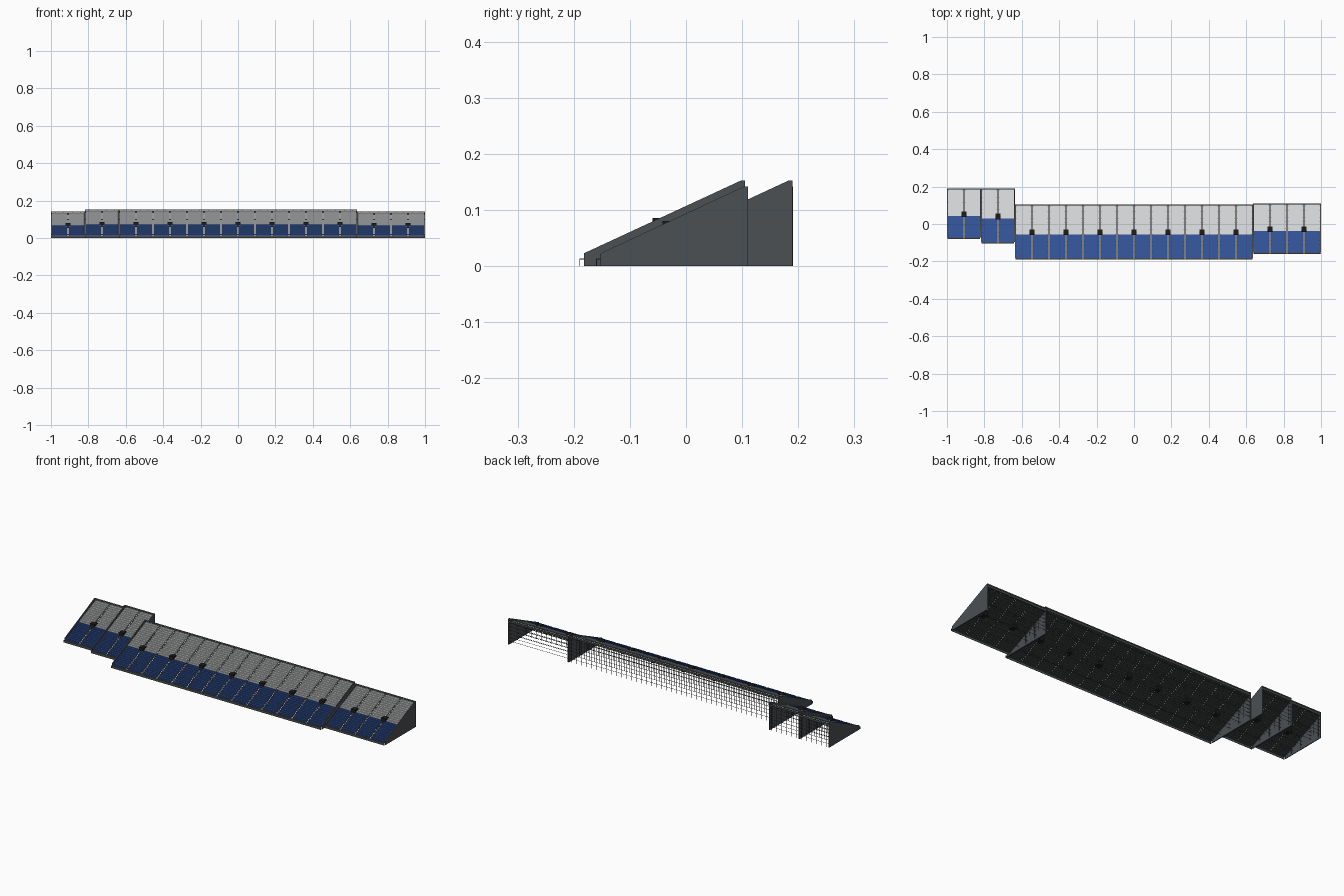
import bpy, bmesh
from mathutils import Matrix, Vector

cube = bpy.data.objects.get("Cube")
if cube:
    bpy.data.objects.remove(cube)


def material(name, rgb):
    m = bpy.data.materials.new(name)
    m.use_nodes = True
    color = (*rgb, 1.0)
    m.diffuse_color = color
    m.node_tree.nodes["Principled BSDF"].inputs["Base Color"].default_value = color
    return m


BLUE = material("seat blue", (0.038, 0.1, 0.36))
LIGHT = material("seat light grey", (0.78, 0.79, 0.80))
PANEL = material("panel grey", (0.07, 0.079, 0.087))
DECK = material("deck dark grey", (0.07, 0.078, 0.078))
STEP = material("aisle grey", (0.22, 0.22, 0.22))
RAIL = material("rail grey", (0.15, 0.155, 0.16))
BLACK = material("tunnel black", (0.012, 0.012, 0.012))
STEEL = material("scaffold steel", (0.09, 0.095, 0.1))


class Part:
    """Collects boxes and side profiles into one named object."""

    def __init__(self, name, mat):
        self.name, self.mat, self.bm = name, mat, bmesh.new()

    def box(self, x0, x1, y0, y1, z0, z1):
        size = Matrix.Diagonal((x1 - x0, y1 - y0, z1 - z0, 1))
        mid = Matrix.Translation(((x0 + x1) / 2, (y0 + y1) / 2, (z0 + z1) / 2))
        bmesh.ops.create_cube(self.bm, size=1, matrix=mid @ size)

    def profile(self, x0, x1, yz):
        face = self.bm.faces.new([self.bm.verts.new((x0, y, z)) for y, z in yz])
        out = bmesh.ops.extrude_face_region(self.bm, geom=[face])["geom"]
        verts = [v for v in out if isinstance(v, bmesh.types.BMVert)]
        bmesh.ops.translate(self.bm, verts=verts, vec=Vector((x1 - x0, 0, 0)))

    def finish(self):
        bmesh.ops.recalc_face_normals(self.bm, faces=self.bm.faces)
        mesh = bpy.data.meshes.new(self.name)
        self.bm.to_mesh(mesh)
        self.bm.free()
        mesh.materials.append(self.mat)
        bpy.context.collection.objects.link(bpy.data.objects.new(self.name, mesh))


BAY = 1 / 11          # spacing of the aisles
PITCH = 0.0123        # depth of a row
RISE = 0.0053         # height of a row
FIRST = 0.013         # height of the lowest deck
GAP = 0.0055          # half an aisle
THIN = 0.0012         # deck thickness
BACK = 0.0008         # riser thickness
SIDE = 0.004          # side panel thickness
LAP = 0.004           # how far a deck reaches under the next one


def stand(name, first_bay, bays, y0, rows, blue_rows):
    xa = -1 + first_bay * BAY
    xb = xa + bays * BAY
    y_back = y0 + rows * PITCH
    y_front = y0 + 0.008
    z_back = FIRST + (rows - 1) * RISE
    top = z_back + 0.0165

    deck = Part(name + "_decks", DECK)
    steps = Part(name + "_aisle_steps", STEP)
    lower = Part(name + "_lower_seats", BLUE)
    upper = Part(name + "_upper_seats", LIGHT)
    tunnels = Part(name + "_entrances", BLACK)
    panels = Part(name + "_side_panels", PANEL)
    frame = Part(name + "_scaffold", STEEL)
    rails = Part(name + "_rails", RAIL)

    # Front wall, low back wall and back rail on short posts
    panels.box(xa, xb, y0, y0 + 0.001, 0, FIRST)
    panels.box(xa, xb, y_back - 0.002, y_back, z_back, z_back + 0.009)
    rails.box(xa, xb, y_back - 0.006, y_back, top - 0.004, top)
    for i in range(1, 4 * bays):
        x = xa + i * BAY / 4
        panels.box(x - 0.001, x + 0.001, y_back - 0.002, y_back, z_back + 0.009, top - 0.004)

    # Stepped rows: decks, risers under the seats, open risers in the aisles
    for r in range(rows):
        y, z = y0 + r * PITCH, FIRST + r * RISE
        y_end = y + PITCH - BACK
        y_seat = max(y - BACK, y_front)
        reach = min(y + PITCH + LAP, y_back)
        deck.box(xa + SIDE, xb - SIDE, y, reach, z - THIN, z)
        seats = lower if r < blue_rows else upper
        for b in range(bays + 1):
            x = xa + b * BAY
            left, right = max(x - GAP, xa + SIDE), min(x + GAP, xb - SIDE)
            steps.box(left, right, y, y + PITCH, z, z + 0.0004)
            if b < bays:
                left, right = x + GAP, x + BAY - GAP
                deck.box(left, right, y_end, y + PITCH, z, z + RISE - THIN)
                # Bench with a low backrest
                seats.profile(left, right, [(y_seat, z), (y_seat, z + 0.0032),
                                            (y_end - 0.002, z + 0.0032),
                                            (y_end - 0.002, z + 0.0064),
                                            (y_end, z + 0.0064), (y_end, z)])

    # Entrance tunnels in the middle of every pair of bays
    ym = y0 + (blue_rows + 0.8) * PITCH
    zm = FIRST + blue_rows * RISE
    for b in range(1, bays, 2):
        x = xa + b * BAY
        tunnels.box(x - 0.014, x + 0.014, ym - 0.015, ym + 0.015, zm - 0.012, zm + 0.0145)

    # Closed side panels with a thin coping
    nose = FIRST + 0.009
    outline = [(y_front, 0), (y_front, nose), (y_back - 0.008, top),
               (y_back, top), (y_back, 0)]
    for x in (xa, xb - SIDE):
        panels.profile(x, x + SIDE, outline)
        rails.profile(x, x + SIDE, [(y_front, nose), (y_front, nose + BACK),
                                    (y_back - 0.008, top + BACK), (y_back, top + BACK),
                                    (y_back, top), (y_back - 0.008, top)])

    # Scaffold: posts, sloping beams and cross tubes
    R = 0.0006
    slope = RISE / PITCH
    levels = [0.02 * k for k in range(1, 7)]
    depths = [y0 + rows * PITCH * f for f in (0.25, 0.5, 0.75)] + [y_back - 0.003]
    for i in range(3 * bays):
        x = xa + (i + 0.5) * BAY / 3
        for y in depths:
            frame.box(x - R, x + R, y - R, y + R, 0, FIRST + (y - y0 - PITCH) * slope)
        if i % 3 == 1:
            za, zb = FIRST - 0.002, z_back - 0.002
            frame.profile(x - R, x + R, [(y0 + PITCH, za), (y_back, zb),
                                         (y_back, zb - 0.004), (y0 + PITCH, za - 0.004)])
    for y in depths:
        for z in levels:
            if z < FIRST + (y - y0 - PITCH) * slope:
                frame.box(xa, xb, y - R, y + R, z - R, z + R)

    for part in (deck, steps, lower, upper, tunnels, panels, frame, rails):
        part.finish()


# Four neighbouring stands, from the model's right to its left
stand("far_right_stand", 0, 2, -0.08, 22, 10)
stand("right_stand", 2, 2, -0.105, 24, 11)
stand("main_stand", 4, 14, -0.19, 24, 11)
stand("left_stand", 18, 4, -0.16, 22, 10)
